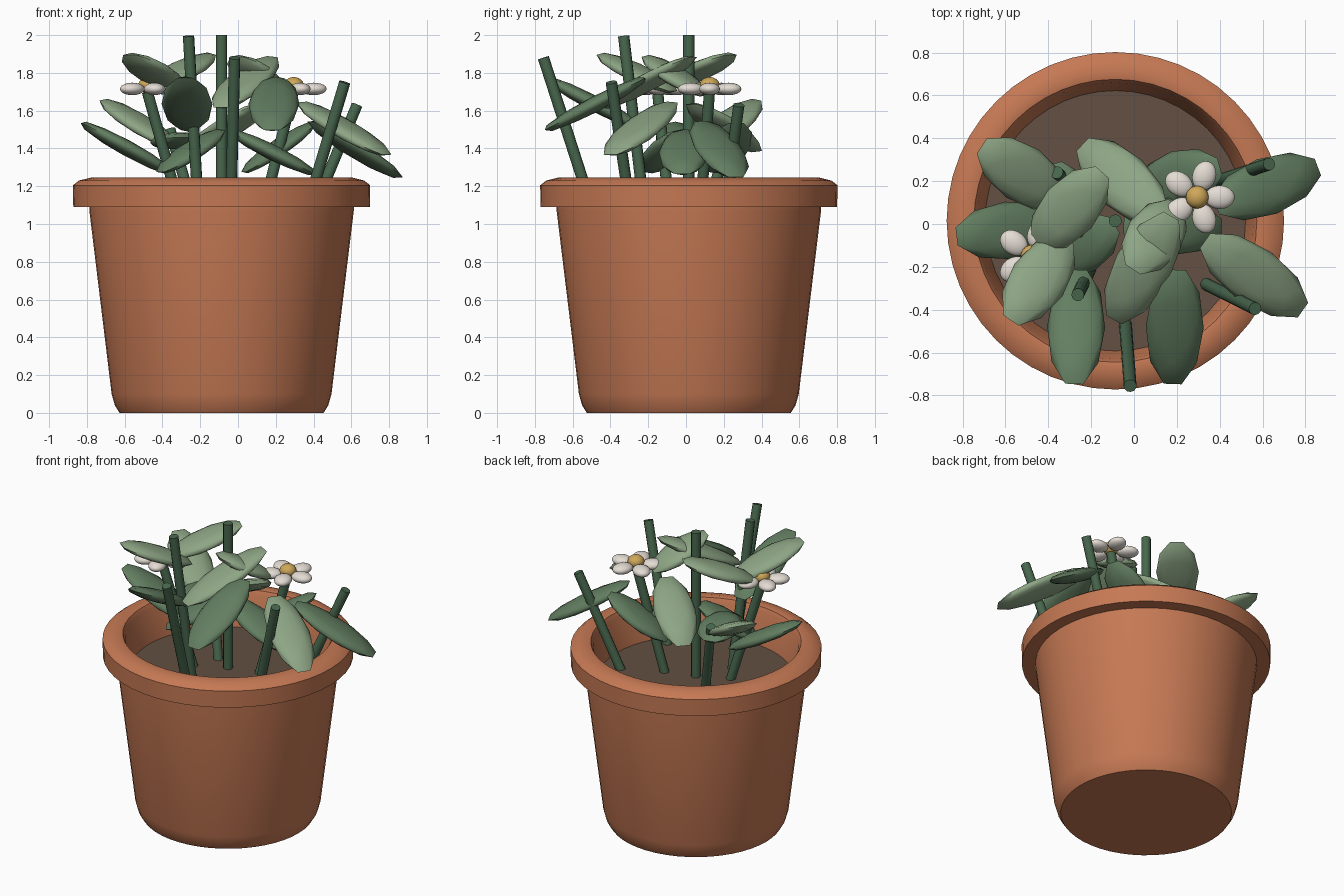
import bpy, bmesh, math
from mathutils import Vector, Matrix

if "Cube" in bpy.data.objects:
    bpy.data.objects.remove(bpy.data.objects["Cube"])

CX, CY = -0.087, 0.015          # pot axis


def mat(name, col):
    m = bpy.data.materials.new(name)
    m.diffuse_color = (*col, 1)
    m.use_nodes = True
    m.node_tree.nodes["Principled BSDF"].inputs["Base Color"].default_value = m.diffuse_color
    return m


TERRA = mat("terracotta", (0.56, 0.19, 0.088))
SOIL = mat("soil_brown", (0.125, 0.08, 0.056))
LIGHT = mat("light_leaf_green", (0.27, 0.38, 0.235))
DARK = mat("dark_leaf_green", (0.125, 0.21, 0.12))
STEM = mat("stem_green", (0.065, 0.135, 0.075))
PETAL = mat("petal_cream", (0.78, 0.72, 0.66))
YELLOW = mat("flower_yellow", (0.62, 0.39, 0.10))


def finish(bm, name, material, angle=40):
    bmesh.ops.recalc_face_normals(bm, faces=bm.faces)
    me = bpy.data.meshes.new(name)
    bm.to_mesh(me)
    bm.free()
    me.materials.append(material)
    ob = bpy.data.objects.new(name, me)
    bpy.context.collection.objects.link(ob)
    bpy.ops.object.select_all(action='DESELECT')
    ob.select_set(True)
    bpy.context.view_layer.objects.active = ob
    bpy.ops.object.shade_smooth_by_angle(angle=math.radians(angle))
    return ob


def lathe(name, profile, material, seg=48):
    """Revolve an (r, z) profile around the pot axis."""
    bm = bmesh.new()
    vs = [bm.verts.new((CX + r, CY, z)) for r, z in profile]
    es = [bm.edges.new(p) for p in zip(vs, vs[1:])]
    bmesh.ops.spin(bm, geom=vs + es, cent=(CX, CY, 0), axis=(0, 0, 1),
                   angle=2 * math.pi, steps=seg)
    bmesh.ops.remove_doubles(bm, verts=bm.verts, dist=1e-4)
    return finish(bm, name, material)


def frame(x_axis, up=(0, 0, 1)):
    """Rotation whose x runs along x_axis and whose y stays level."""
    x = Vector(x_axis).normalized()
    y = Vector(up).cross(x).normalized()
    return Matrix((x, y, x.cross(y))).transposed().to_4x4()


def ellipsoid(name, centre, half, rot, material, sub=2):
    bm = bmesh.new()
    bmesh.ops.create_icosphere(bm, subdivisions=sub, radius=1)
    bm.transform(Matrix.Translation(centre) @ rot @ Matrix.Diagonal((*half, 1)))
    return finish(bm, name, material, 60)


def leaf(name, a, b, material, width=0.135):
    a, b = Vector(a), Vector(b)
    ellipsoid(name, (a + b) / 2, ((b - a).length / 2, width, 0.042),
              frame(b - a), material)


def stem(name, a, b, r=0.03):
    a, b = Vector(a), Vector(b)
    bm = bmesh.new()
    bmesh.ops.create_cone(bm, cap_ends=True, segments=12, radius1=r, radius2=r,
                          depth=(b - a).length)
    bm.transform(Matrix.Translation((a + b) / 2)
                 @ (b - a).to_track_quat('Z', 'Y').to_matrix().to_4x4())
    finish(bm, name, STEM)


# Pot: tapered body, overhanging rounded rim, inner wall down to below the soil
lathe("pot", [(0, 0), (0.54, 0), (0.565, 0.04), (0.582, 0.10), (0.70, 1.07),
              (0.70, 1.09), (0.785, 1.09), (0.787, 1.205), (0.755, 1.23),
              (0.69, 1.246), (0.66, 1.24), (0.645, 1.21), (0.60, 0.96),
              (0, 0.96)], TERRA)
lathe("soil", [(0, 0.97), (0.606, 0.97), (0.612, 1.0), (0, 1.0)], SOIL)

# Stems rising from the soil
STEMS = [
    ((CX, CY, 0.98), (CX, CY, 2.0)),
    ((-0.205, -0.21, 0.98), (-0.262, -0.33, 1.995)),
    ((-0.04, -0.465, 0.98), (-0.018, -0.755, 1.88)),
    ((0.335, -0.28, 0.98), (0.565, -0.395, 1.75)),
    ((0.36, 0.19, 0.98), (0.63, 0.28, 1.63)),
    ((-0.21, 0.085, 0.98), (-0.36, 0.24, 1.5)),
    ((-0.28, -0.08, 0.98), (-0.48, -0.15, 1.70)),
    ((0.11, 0.07, 0.98), (0.295, 0.125, 1.71)),
]
for i, (a, b) in enumerate(STEMS):
    stem(f"stem_{i + 1}", a, b)

# Leaves: inner end, outer end, colour
LEAVES = [
    ((0.37, 0.08, 1.55), (0.87, 0.27, 1.24), DARK),
    ((0.32, -0.07, 1.65), (0.80, -0.41, 1.36), LIGHT),
    ((0.20, -0.20, 1.78), (0.18, -0.76, 1.49), DARK),
    ((-0.26, -0.20, 1.49), (-0.28, -0.76, 1.78), DARK),
    ((-0.31, -0.06, 1.70), (-0.58, -0.46, 1.90), LIGHT),
    ((-0.46, -0.11, 1.72), (-0.14, 0.25, 1.90), LIGHT),
    ((0.18, 0.05, 1.89), (-0.10, -0.46, 1.61), LIGHT),
    ((0.20, 0.10, 1.68), (-0.01, -0.22, 1.89), LIGHT),
    ((0.14, 0.02, 1.64), (-0.25, 0.38, 1.38), LIGHT),
    ((-0.32, 0.10, 1.40), (-0.72, 0.37, 1.66), LIGHT),
    ((-0.33, 0.0, 1.26), (-0.84, -0.06, 1.54), DARK),
    ((0.02, 0.15, 1.27), (0.41, 0.27, 1.54), DARK),
    ((-0.06, 0.0, 1.50), (0.42, -0.02, 1.26), DARK),
    ((-0.08, 0.0, 1.50), (-0.42, -0.20, 1.27), DARK),
    ((-0.28, -0.08, 1.46), (-0.38, 0.29, 1.42), DARK),
]
for i, (a, b, m) in enumerate(LEAVES):
    leaf(f"leaf_{i + 1}", a, b, m)

# Two five-petalled flowers with domed centres
for f, (x, y) in enumerate([(0.295, 0.125), (-0.475, -0.15)], 1):
    for k in range(5):
        t = 2 * math.pi * k / 5
        d = Vector((math.cos(t), math.sin(t), 0))
        ellipsoid(f"flower_{f}_petal_{k + 1}", Vector((x, y, 1.715)) + d * 0.105,
                  (0.07, 0.055, 0.033), frame(d), PETAL, 3)
    ellipsoid(f"flower_{f}_centre", Vector((x, y, 1.735)), (0.053, 0.053, 0.043),
              Matrix.Identity(4), YELLOW, 3)
